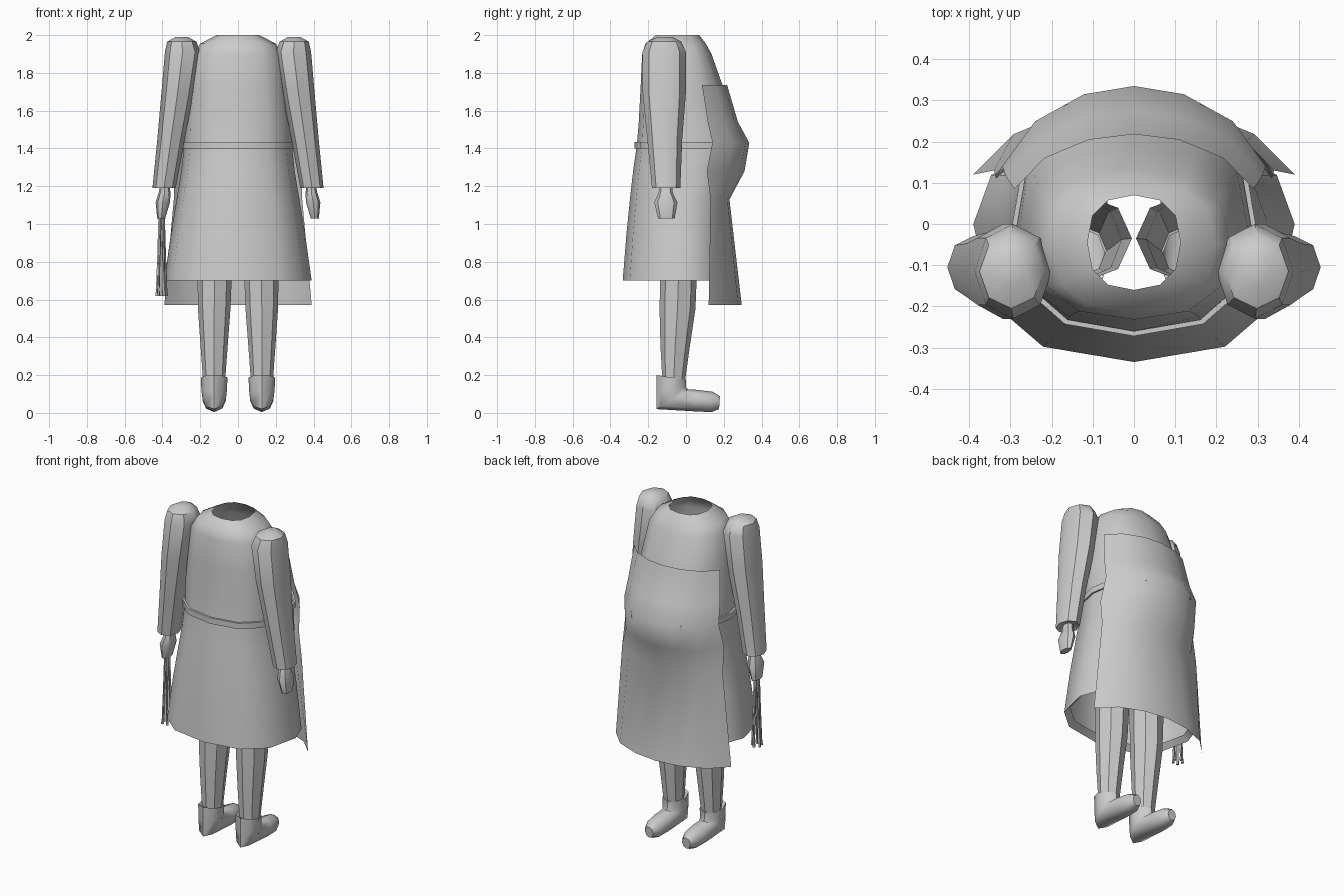
import bpy
import bmesh
from math import sin, cos, pi, radians, copysign
from mathutils import Vector

cube = bpy.data.objects.get("Cube")
if cube:
    bpy.data.objects.remove(cube, do_unlink=True)

grey = bpy.data.materials.new("plain grey")
grey.use_nodes = True
grey.diffuse_color = (0.6, 0.6, 0.6, 1)
grey.node_tree.nodes["Principled BSDF"].inputs["Base Color"].default_value = grey.diffuse_color


def loft(name, rings, closed=True, cap_start=False, cap_end=False, angle=40):
    """Skin a list of equal-length point rings into one smooth object."""
    bm = bmesh.new()
    rows = [[bm.verts.new(p) for p in ring] for ring in rings]
    n = len(rows[0])
    for a, b in zip(rows, rows[1:]):
        for i in range(n if closed else n - 1):
            j = (i + 1) % n
            bm.faces.new((a[i], a[j], b[j], b[i]))
    if cap_start:
        bm.faces.new(rows[0])
    if cap_end:
        bm.faces.new(rows[-1])
    bmesh.ops.recalc_face_normals(bm, faces=bm.faces)
    mesh = bpy.data.meshes.new(name)
    bm.to_mesh(mesh)
    bm.free()
    mesh.materials.append(grey)
    obj = bpy.data.objects.new(name, mesh)
    bpy.context.collection.objects.link(obj)
    bpy.ops.object.select_all(action='DESELECT')
    obj.select_set(True)
    bpy.context.view_layer.objects.active = obj
    bpy.ops.object.shade_smooth_by_angle(angle=radians(angle))
    return obj


def oval(z, x0, x1, y0, y1, side=1, n=8):
    """Horizontal oval filling the given x and y limits."""
    cx, cy, rx, ry = (x0 + x1) / 2, (y0 + y1) / 2, (x1 - x0) / 2, (y1 - y0) / 2
    return [Vector((side * (cx + rx * cos(2 * pi * i / n)),
                    cy + ry * sin(2 * pi * i / n), z)) for i in range(n)]


def body_ring(z, rx, cy, back, front, n=12, power=0.82):
    """Slightly squared ring, deeper toward the belly than the back."""
    pts = []
    for i in range(n):
        s, c = sin(2 * pi * i / n), cos(2 * pi * i / n)
        x = copysign(abs(s) ** power, s) * rx
        depth = (front - cy) if c > 0 else (cy - back)
        pts.append(Vector((x, cy + copysign(abs(c) ** power, c) * depth, z)))
    return pts


# Dress with open neck, belly and a turned-in hem
loft("dress", [body_ring(*r) for r in (
    (2.00, 0.113, -0.045, -0.16, 0.07),
    (1.955, 0.20, -0.05, -0.215, 0.105),
    (1.90, 0.235, -0.05, -0.232, 0.135),
    (1.73, 0.26, -0.04, -0.24, 0.195),
    (1.54, 0.28, -0.03, -0.25, 0.255),
    (1.42, 0.285, -0.01, -0.26, 0.315),
    (1.28, 0.30, 0.0, -0.28, 0.29),
    (1.13, 0.325, 0.0, -0.297, 0.21),
    (0.95, 0.355, 0.0, -0.315, 0.21),
    (0.70, 0.39, 0.0, -0.335, 0.21),
    (0.73, 0.36, 0.0, -0.30, 0.18))], angle=60)

# Belt band
loft("belt", [body_ring(z, 0.285 + d, -0.01, -0.26 - d, 0.315 + d) for z, d in
              ((1.435, 0), (1.435, 0.012), (1.40, 0.012), (1.40, 0))])

# Apron: a curved sheet, each row gives height, half width, middle y, edge y
apron_rows = ((1.735, 0.29, 0.218, 0.085), (1.54, 0.31, 0.275, 0.115),
              (1.43, 0.32, 0.335, 0.14), (1.28, 0.335, 0.31, 0.11),
              (1.13, 0.34, 0.23, 0.13), (0.57, 0.39, 0.295, 0.12))
columns = (-1, -0.75, -0.38, 0, 0.38, 0.75, 1)
loft("apron", [[Vector((t * w, edge + (mid - edge) * (1 - t * t) ** 0.7, z)) for t in columns]
               for z, w, mid, edge in apron_rows], closed=False, angle=50)


def shoe_ring(x, y0, z0, y1, z1, width, n=8):
    """Oval in a tilted plane from low/back point 0 to high/front point 1."""
    a, b = Vector((x, y0, z0)), Vector((x, y1, z1))
    across = Vector((width, 0, 0))
    return [(a + b) / 2 + (b - a) / 2 * cos(2 * pi * i / n) + across * sin(2 * pi * i / n)
            for i in range(n)]


for side, label in ((1, "left"), (-1, "right")):
    # Sleeve
    loft(label + "_sleeve", [oval(*r, side) for r in (
        (1.99, 0.265, 0.33, -0.15, -0.07),
        (1.965, 0.22, 0.375, -0.205, -0.025),
        (1.91, 0.20, 0.387, -0.23, 0.0),
        (1.70, 0.233, 0.405, -0.23, 0.0),
        (1.45, 0.282, 0.427, -0.205, -0.02),
        (1.19, 0.33, 0.453, -0.18, -0.03),
        (1.20, 0.35, 0.43, -0.155, -0.055))], cap_start=True, cap_end=True)

    # Hand
    loft(label + "_hand", [oval(*r, side) for r in (
        (1.21, 0.365, 0.41, -0.14, -0.075),
        (1.165, 0.357, 0.42, -0.145, -0.07),
        (1.115, 0.36, 0.436, -0.168, -0.045),
        (1.03, 0.385, 0.428, -0.148, -0.06))], cap_start=True, cap_end=True)

    # Leg
    loft(label + "_leg", [oval(*r, side) for r in (
        (1.10, 0.005, 0.235, -0.14, 0.07),
        (0.80, 0.03, 0.215, -0.135, 0.06),
        (0.55, 0.04, 0.212, -0.14, 0.05),
        (0.35, 0.055, 0.198, -0.135, 0.02),
        (0.17, 0.068, 0.185, -0.125, -0.005))])

    # Shoe, from the ankle opening around the heel to the toe
    x = side * 0.126
    loft(label + "_shoe", [shoe_ring(x, *r) for r in (
        (-0.13, 0.185, -0.01, 0.175, 0.055),
        (-0.157, 0.20, 0.0, 0.175, 0.07),
        (-0.157, 0.11, 0.0, 0.135, 0.068),
        (-0.157, 0.02, 0.01, 0.125, 0.062),
        (0.05, 0.008, 0.06, 0.122, 0.062),
        (0.135, 0.004, 0.14, 0.112, 0.052),
        (0.175, 0.02, 0.18, 0.088, 0.028))], cap_end=True, angle=50)

# Bundle of thin cords hanging from the right hand
for k in range(5):
    a = 2 * pi * k / 5 + 0.3
    path = ((1.12, 0.008, 0.008), (0.85, 0.018, 0.006), (0.65, 0.026, 0.006), (0.62, 0.027, 0.009))
    rings = []
    for z, spread, r in path:
        cx, cy = -0.405 + spread * cos(a), -0.105 + spread * sin(a)
        rings.append(oval(z, cx - r, cx + r, cy - r, cy + r, n=5))
    loft(f"cord_{k + 1}", rings, cap_start=True, cap_end=True)
